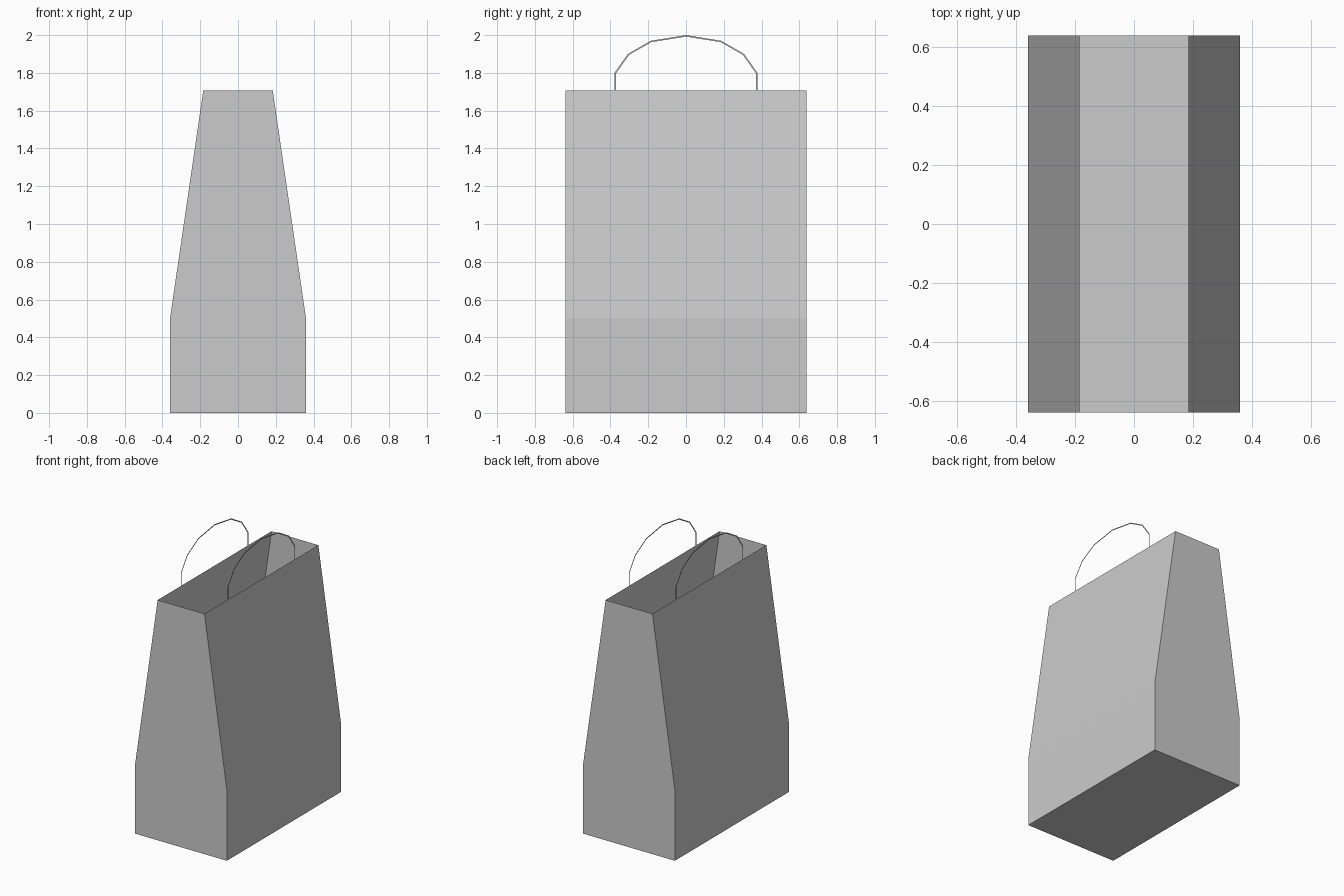
import bpy, bmesh

if "Cube" in bpy.data.objects:
    bpy.data.objects.remove(bpy.data.objects["Cube"])

HALF_Y, TOP_X, TOP_Z = 0.639, 0.184, 1.706


def make_object(name, bm):
    mesh = bpy.data.meshes.new(name)
    bm.to_mesh(mesh)
    bm.free()
    obj = bpy.data.objects.new(name, mesh)
    bpy.context.collection.objects.link(obj)
    return obj


# Bag body: paper-thin open shell, straight base section then tapered sides
bm = bmesh.new()
rings = []
for hx, z in [(0.36, 0), (0.36, 0.5), (TOP_X, TOP_Z)]:
    rings.append([bm.verts.new((sx * hx, sy * HALF_Y, z))
                  for sx, sy in [(-1, -1), (1, -1), (1, 1), (-1, 1)]])
bm.faces.new(rings[0][::-1])
for low, high in zip(rings, rings[1:]):
    for i in range(4):
        j = (i + 1) % 4
        bm.faces.new((low[i], low[j], high[j], high[i]))
make_object("bag_body", bm)

# Handles: flat thin ribbons following a faceted arch, one per wide side
half = [(0.378, TOP_Z), (0.378, 1.80), (0.308, 1.90), (0.187, 1.97)]
path = [(-y, z) for y, z in half] + [(0, 2.0)] + half[::-1]
WIDTH, CENTRE_Z = 0.008, 1.75


def make_handle(name, x):
    bm = bmesh.new()
    outer = [bm.verts.new((x, y, z)) for y, z in path]
    k = 1 - WIDTH / 0.378
    inner = [bm.verts.new((x, y * k, z if z == TOP_Z else CENTRE_Z + (z - CENTRE_Z) * (1 - WIDTH / 0.25)))
             for y, z in path]
    for i in range(len(path) - 1):
        quad = (outer[i], inner[i], inner[i + 1], outer[i + 1])
        bm.faces.new(quad if x > 0 else quad[::-1])
    make_object(name, bm)


make_handle("right_handle", TOP_X)
make_handle("left_handle", -TOP_X)
